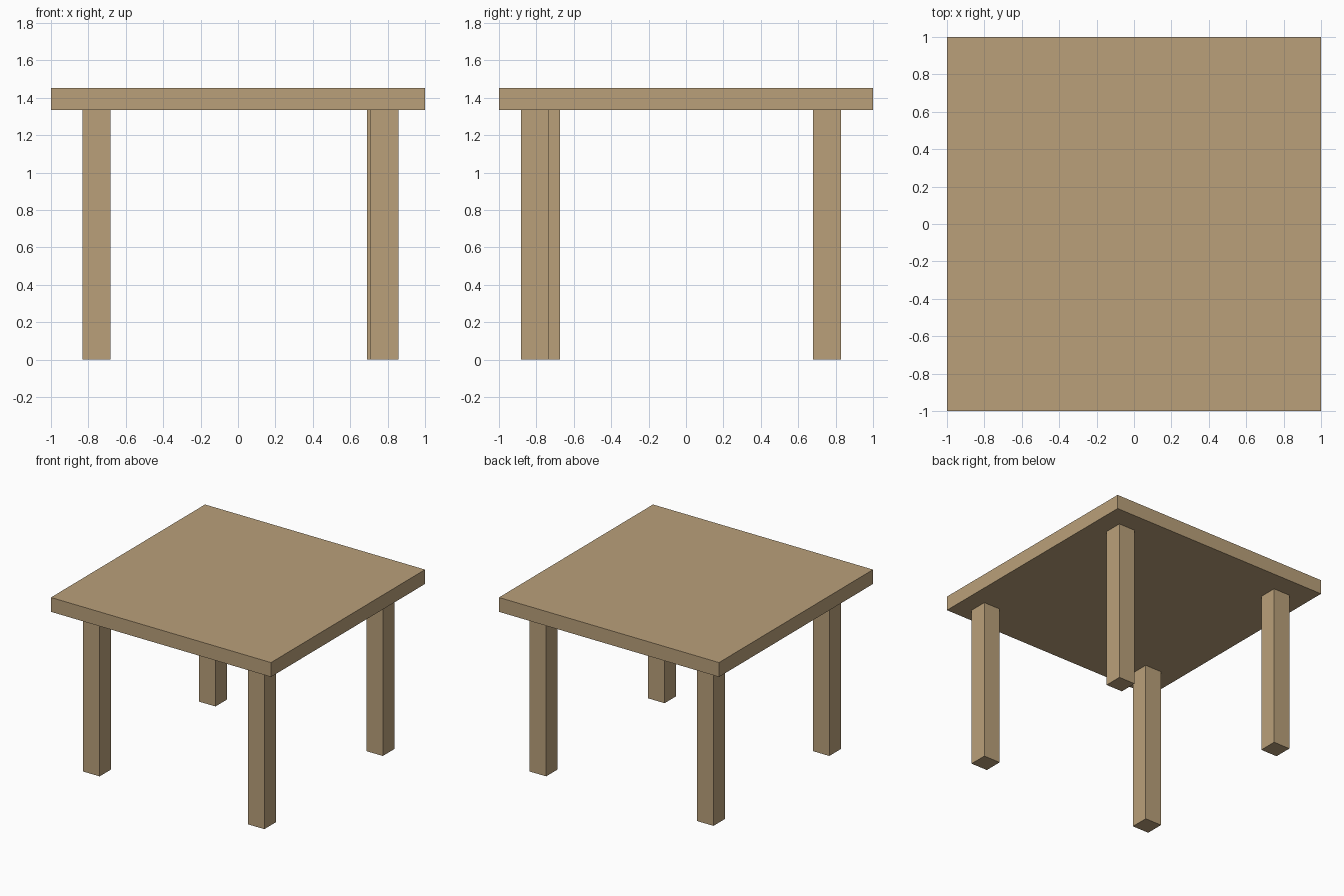
import bpy

if "Cube" in bpy.data.objects:
    bpy.data.objects.remove(bpy.data.objects["Cube"])

wood = bpy.data.materials.new("light_wood")
wood.diffuse_color = (0.49, 0.352, 0.195, 1.0)
wood.use_nodes = True
wood.node_tree.nodes["Principled BSDF"].inputs["Base Color"].default_value = wood.diffuse_color


def box(name, center, size):
    bpy.ops.mesh.primitive_cube_add(size=1, location=center)
    obj = bpy.context.object
    obj.name = name
    obj.scale = size
    bpy.ops.object.transform_apply(location=False, rotation=False, scale=True)
    obj.data.materials.append(wood)
    return obj


TOP, UNDERSIDE, LEG = 1.452, 1.334, 0.15

# Square slab
box("tabletop", (0, 0, (TOP + UNDERSIDE) / 2), (2, 2, TOP - UNDERSIDE))

# Four square legs, placed slightly unevenly
legs = {
    "front_left_leg": (-0.756, -0.749),
    "front_right_leg": (0.782, -0.807),
    "back_left_leg": (-0.756, 0.755),
    "back_right_leg": (0.765, 0.755),
}
for name, (x, y) in legs.items():
    box(name, (x, y, UNDERSIDE / 2), (LEG, LEG, UNDERSIDE))
